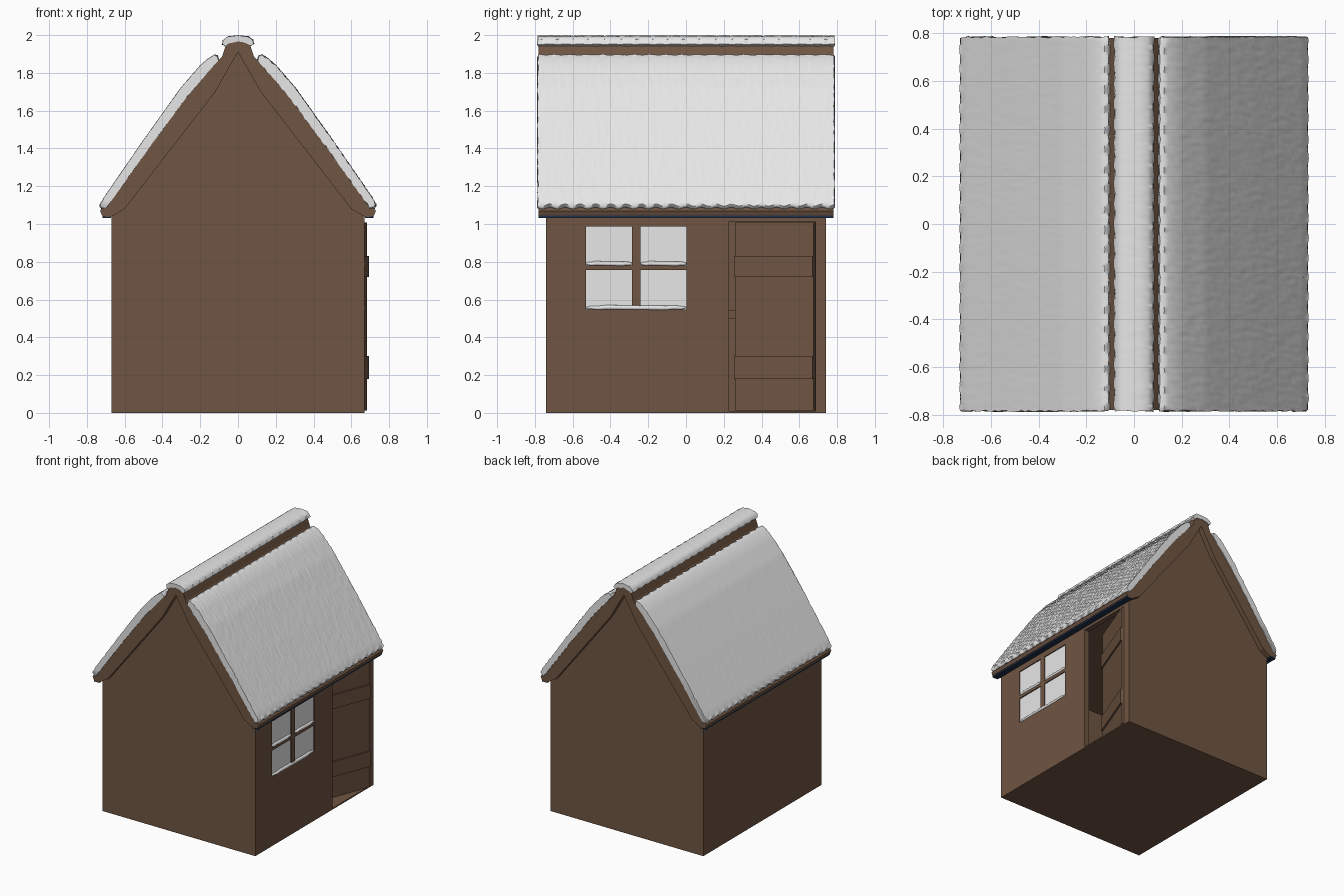
import bpy, bmesh, math, random
from mathutils import Vector

random.seed(4)
if "Cube" in bpy.data.objects:
    bpy.data.objects.remove(bpy.data.objects["Cube"])


def material(name, rgb):
    m = bpy.data.materials.new(name)
    m.use_nodes = True
    m.diffuse_color = (*rgb, 1)
    m.node_tree.nodes["Principled BSDF"].inputs["Base Color"].default_value = (*rgb, 1)
    return m


wood = material("brown wood", (0.16, 0.09, 0.055))
snow = material("white snow", (0.8, 0.8, 0.8))
navy = material("dark blue", (0.015, 0.03, 0.07))


def finish(name, bm, mat):
    bmesh.ops.recalc_face_normals(bm, faces=bm.faces)
    mesh = bpy.data.meshes.new(name)
    bm.to_mesh(mesh)
    bm.free()
    ob = bpy.data.objects.new(name, mesh)
    bpy.context.collection.objects.link(ob)
    mesh.materials.append(mat)
    return ob


def box(name, x, y, z, mat=wood):
    """Box from (low, high) ranges on each axis."""
    bm = bmesh.new()
    bmesh.ops.create_cube(bm, size=1)
    for v in bm.verts:
        v.co = [(a + b) / 2 + c * (b - a) for c, (a, b) in zip(v.co, (x, y, z))]
    return finish(name, bm, mat)


def prism(name, profile, half, mat):
    """Extrude an x-z outline along y."""
    bm = bmesh.new()
    face = bm.faces.new([bm.verts.new((x, -half, z)) for x, z in profile])
    new = bmesh.ops.extrude_face_region(bm, geom=[face])["geom"]
    bmesh.ops.translate(bm, vec=(0, 2 * half, 0),
                        verts=[v for v in new if isinstance(v, bmesh.types.BMVert)])
    return finish(name, bm, mat)


def cut(target, x, y, z):
    cutter = box("cutter", x, y, z)
    mod = target.modifiers.new("cut", "BOOLEAN")
    mod.operation, mod.solver, mod.object = "DIFFERENCE", "EXACT", cutter
    bpy.context.view_layer.objects.active = target
    bpy.ops.object.modifier_apply(modifier=mod.name)
    bpy.data.objects.remove(cutter)


def mirrored(half):
    """Close a right-hand outline whose ends lie on x = 0."""
    return half + [(-x, z) for x, z in reversed(half) if x > 0]


def snow_sheet(name, outline, scallop=0.0, rows=160):
    """Lumpy rounded snow bank: a closed outline swept along y."""
    ring = []
    for a, b in zip(outline, outline[1:] + outline[:1]):
        a, b = Vector(a), Vector(b)
        n = max(1, round((b - a).length / 0.025))
        ring += [a.lerp(b, i / n) for i in range(n)]
    low = min(p.y for p in ring)
    centre = sum(ring, Vector((0, 0))) / len(ring)
    bm = bmesh.new()
    loops = []
    for r in range(rows + 1):
        y = -0.785 + 1.57 * r / rows
        edge = 0.99 if r in (0, rows) else 1
        loop = []
        for i, p in enumerate(ring):
            q = centre + (p - centre) * edge
            bump = 0.002 * math.sin(75 * y + 3 * i) + random.uniform(-0.0012, 0.0012)
            drop = scallop * math.cos(2 * math.pi * y / 0.08) if p.y < low + 0.03 else 0
            end = random.uniform(-0.004, 0.004) if r in (0, rows) else 0
            loop.append(bm.verts.new((q.x + bump, y + end, q.y + bump * 0.7 + drop)))
        loops.append(loop)
    for a, b in zip(loops, loops[1:]):
        for i in range(len(ring)):
            j = (i + 1) % len(ring)
            bm.faces.new((a[i], a[j], b[j], b[i]))
    bm.faces.new(loops[0])
    bm.faces.new(loops[-1])
    ob = finish(name, bm, snow)
    bpy.ops.object.select_all(action="DESELECT")
    ob.select_set(True)
    bpy.context.view_layer.objects.active = ob
    bpy.ops.object.shade_smooth_by_angle(angle=math.radians(50))
    return ob


# House body: gabled solid, hollowed, with a doorway
body = prism("house_walls", mirrored(
    [(0, 0), (0.67, 0), (0.67, 1.04), (0.6, 1.08), (0.12, 1.7), (0, 1.91)]), 0.74, wood)
cut(body, (-0.63, 0.63), (-0.7, 0.7), (0.01, 1.04))
cut(body, (0.6, 0.7), (0.228, 0.685), (0.01, 1.012))

# Roof slab with raised ridge
roof_top = [(0, 1.98), (0.055, 1.965), (0.07, 1.93), (0.085, 1.885), (0.11, 1.86),
            (0.18, 1.8), (0.275, 1.69), (0.475, 1.42), (0.715, 1.085)]
roof_under = [(0.73, 1.07), (0.72, 1.045), (0.69, 1.037), (0.668, 1.04),
              (0.6, 1.08), (0.12, 1.7), (0, 1.91)]
half_roof = roof_top + roof_under
prism("roof", half_roof + [(-x, z) for x, z in reversed(half_roof) if x > 0], 0.78, wood)

# Snow on both slopes and along the ridge
slope = [(0.7, 1.08), (0.722, 1.085), (0.731, 1.1), (0.71, 1.14), (0.5, 1.445), (0.3, 1.725),
         (0.2, 1.84), (0.16, 1.875), (0.125, 1.897), (0.108, 1.892), (0.102, 1.868),
         (0.17, 1.79), (0.265, 1.68), (0.465, 1.41)]
for side, sign in (("left", 1), ("right", -1)):
    snow_sheet(side + "_slope_snow", [(sign * x, z) for x, z in slope], 0.006)
    # Dark strip beneath each eave
    strip = box(side + "_eave_strip", (0.672, 0.718), (-0.78, 0.78), (1.032, 1.046), navy)
    if sign < 0:
        for v in strip.data.vertices:
            v.co.x = -v.co.x
        strip.data.flip_normals()
snow_sheet("ridge_snow", mirrored(
    [(0, 1.968), (0.05, 1.955), (0.068, 1.942), (0.084, 1.952), (0.078, 1.975),
     (0.055, 1.992), (0, 1.998)]))

# Four recessed window panes with snow ledges
for side, y in (("front", (-0.53, -0.285)), ("rear", (-0.24, 0.002))):
    for level, z in (("lower", (0.548, 0.757)), ("upper", (0.78, 0.988))):
        cut(body, (0.658, 0.7), y, z)
        box(f"{level}_{side}_pane", (0.655, 0.662), y, z, snow)


def ledge(name, y0, y1, z):
    """Low rounded drift lying along y."""
    bm = bmesh.new()
    bmesh.ops.create_uvsphere(bm, u_segments=24, v_segments=16, radius=1)
    for v in bm.verts:
        c = v.co.copy()
        t = math.copysign(abs(c.z) ** 0.3, c.z)
        v.co = (0.664 + 0.012 * c.x, (y0 + y1) / 2 + t * (y1 - y0) / 2,
                z + 0.012 * c.y + 0.002 * math.sin(60 * t))
    ob = finish(name, bm, snow)
    for p in ob.data.polygons:
        p.use_smooth = True


ledge("upper_front_ledge", -0.53, -0.285, 0.79)
ledge("upper_rear_ledge", -0.24, 0.002, 0.79)
ledge("window_sill_snow", -0.53, 0.002, 0.557)

# Door swung slightly inward, with two battens
door_parts = [box("door", (-0.03, 0), (-0.445, 0), (0.012, 1.008))]
for name, z in (("lower_batten", (0.18, 0.3)), ("upper_batten", (0.72, 0.83))):
    door_parts.append(box(name, (-0.001, 0.012), (-0.445, 0), z))
for part in door_parts:
    part.location = (0.683, 0.675, 0)
    part.rotation_euler.z = -math.radians(21)

# Rail across the inside of the far wall
box("inner_rail", (-0.635, -0.615), (-0.7, 0.7), (0.5, 0.545))
